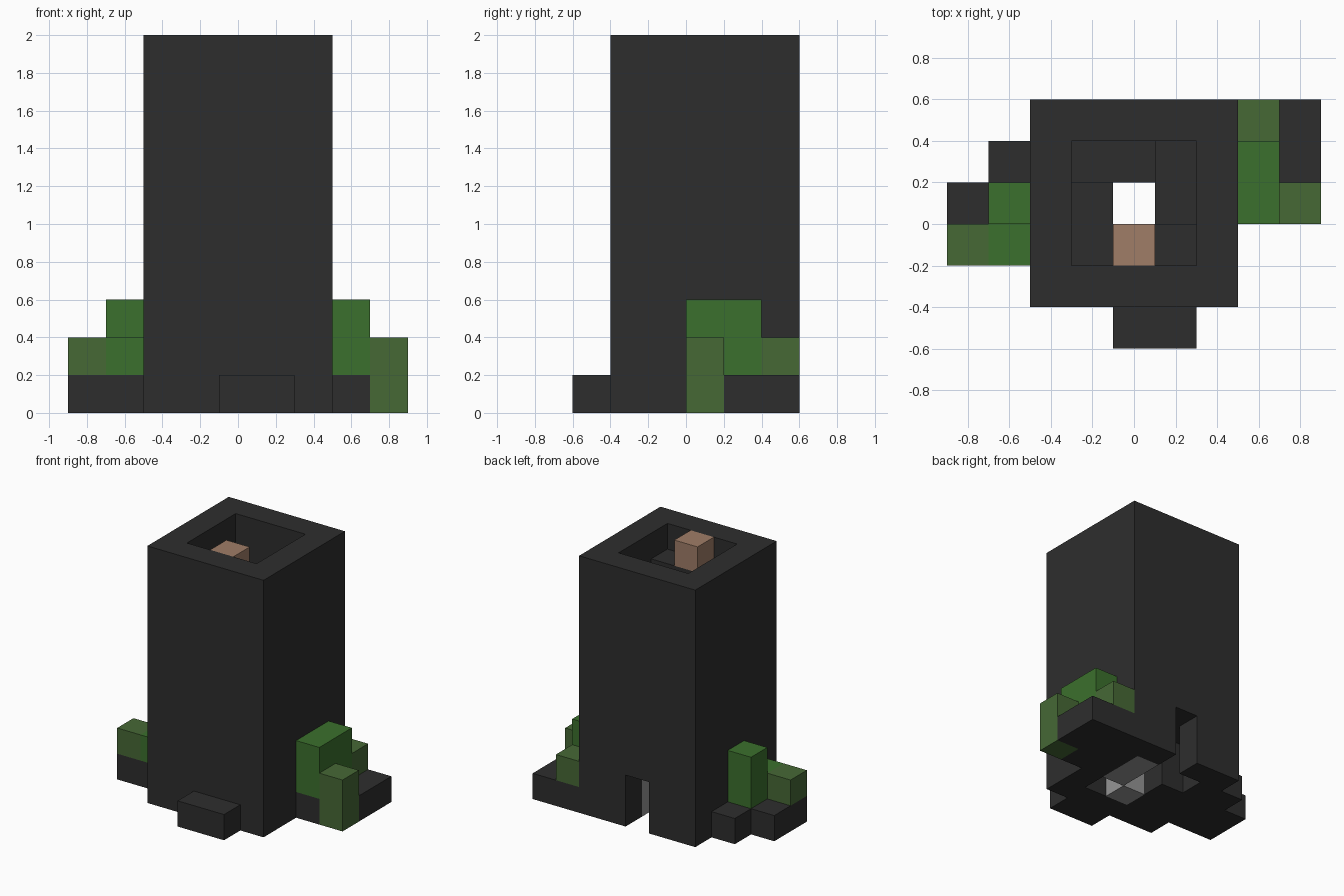
import bpy, bmesh

cube = bpy.data.objects.get("Cube")
if cube:
    bpy.data.objects.remove(cube, do_unlink=True)

U = 0.2  # one block


def material(name, rgb):
    m = bpy.data.materials.new(name)
    m.use_nodes = True
    m.diffuse_color = (*rgb, 1)
    m.node_tree.nodes["Principled BSDF"].inputs["Base Color"].default_value = (*rgb, 1)
    return m


dark = material("dark stone", (0.027, 0.027, 0.027))
green = material("leaf green", (0.044, 0.162, 0.026))
moss = material("moss green", (0.061, 0.138, 0.036))
brown = material("brown", (0.35, 0.205, 0.136))
grey = material("grey stone", (0.3, 0.3, 0.3))


def prism(name, outline, z0, z1, mat):
    """Extrude a flat outline from z0 to z1."""
    bm = bmesh.new()
    base = bm.faces.new([bm.verts.new((x, y, z0)) for x, y in outline])
    top = bmesh.ops.extrude_face_region(bm, geom=[base])["geom"]
    verts = [v for v in top if isinstance(v, bmesh.types.BMVert)]
    bmesh.ops.translate(bm, verts=verts, vec=(0, 0, z1 - z0))
    bmesh.ops.recalc_face_normals(bm, faces=bm.faces)
    mesh = bpy.data.meshes.new(name)
    bm.to_mesh(mesh)
    bm.free()
    mesh.materials.append(mat)
    obj = bpy.data.objects.new(name, mesh)
    bpy.context.collection.objects.link(obj)
    return obj


def box(name, x0, x1, y0, y1, z0, z1, mat):
    return prism(name, [(x0, y0), (x1, y0), (x1, y1), (x0, y1)], z0, z1, mat)


# Hollow tower with a doorway at the back
tower = box("tower", -0.5, 0.5, -0.4, 0.6, 0, 2, dark)
cutters = [
    box("shaft_cutter", -0.3, 0.3, -0.2, 0.4, -0.1, 2.1, dark),
    box("door_cutter", -0.1, 0.1, 0.3, 0.7, -0.1, 0.4, dark),
]
for c in cutters:
    c.hide_render = True
    c.hide_viewport = True
    c.display_type = 'WIRE'
    mod = tower.modifiers.new(c.name, 'BOOLEAN')
    mod.operation = 'DIFFERENCE'
    mod.solver = 'EXACT'
    mod.object = c

# Spiral stair: two-block steps winding round an open well
steps = [
    (-0.3, -0.1, -0.2, 0.2),
    (-0.3, 0.1, 0.2, 0.4),
    (0.1, 0.3, 0, 0.4),
    (-0.1, 0.3, -0.2, 0),
]
for i in range(8):
    top = 2 * U + i * U
    bottom = 0 if i == 0 else top - U
    box(f"stair_step_{i + 1}", *steps[i % 4], bottom, top, dark)

# Block on the top step, and furniture on the ground inside
box("top_block", -0.1, 0.1, -0.2, 0, 1.8, 2, brown)
box("inner_bench", 0.1, 0.3, 0, 0.4, 0, 0.4, grey)
box("inner_pillar", -0.1, 0.1, -0.2, 0, 0, 0.4, grey)

# Front doorstep
box("front_step", -0.1, 0.3, -0.6, -0.4, 0, U, dark)

# Left rocks and bushes
prism("left_rock", [(0.5, 0), (0.7, 0), (0.7, 0.2), (0.9, 0.2), (0.9, 0.6), (0.5, 0.6)],
      0, U, dark)
box("left_tall_bush", 0.5, 0.7, 0, 0.4, U, 0.6, green)
box("left_back_bush", 0.5, 0.7, 0.4, 0.6, U, 0.4, moss)
box("left_outer_bush", 0.7, 0.9, 0, 0.2, 0, 0.4, moss)

# Right rocks and bushes
prism("right_rock", [(-0.9, -0.2), (-0.5, -0.2), (-0.5, 0.4), (-0.7, 0.4), (-0.7, 0.2), (-0.9, 0.2)],
      0, U, dark)
box("right_tall_bush", -0.7, -0.5, 0, 0.2, U, 0.6, green)
box("right_front_bush", -0.7, -0.5, -0.2, 0, U, 0.4, green)
box("right_outer_bush", -0.9, -0.7, -0.2, 0, U, 0.4, moss)
